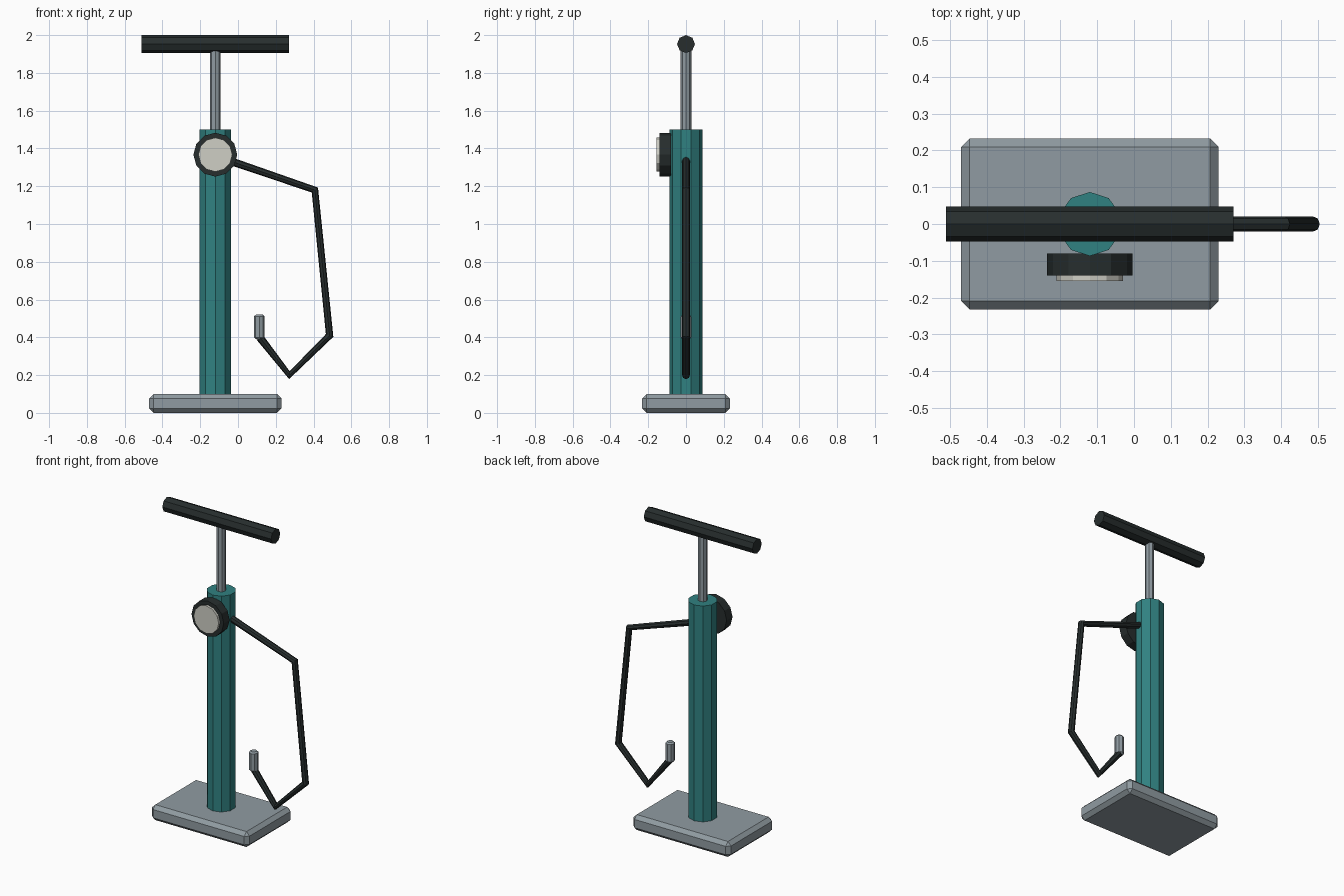
import bpy
from math import radians

if "Cube" in bpy.data.objects:
    bpy.data.objects.remove(bpy.data.objects["Cube"], do_unlink=True)


def material(name, r, g, b):
    mat = bpy.data.materials.new(name)
    mat.use_nodes = True
    mat.diffuse_color = (r, g, b, 1)
    mat.node_tree.nodes["Principled BSDF"].inputs["Base Color"].default_value = (r, g, b, 1)
    return mat


teal = material("teal paint", 0.03, 0.22, 0.22)
steel = material("grey steel", 0.28, 0.33, 0.36)
rubber = material("black rubber", 0.02, 0.027, 0.027)
cream = material("pale dial", 0.62, 0.62, 0.56)

AXIS = -0.12  # x of the pump barrel


def finish(name, mat, bevel=0):
    ob = bpy.context.object
    ob.name = name
    ob.data.materials.append(mat)
    if bevel:
        mod = ob.modifiers.new("Bevel", "BEVEL")
        mod.width = bevel
        mod.segments = 1
        mod.limit_method = "ANGLE"
        mod.angle_limit = radians(60)
    return ob


def cylinder(name, mat, sides, radius, length, centre, turn=(0, 0, 0), bevel=0):
    bpy.ops.mesh.primitive_cylinder_add(
        vertices=sides, radius=radius, depth=length, location=centre,
        rotation=[radians(a) for a in turn])
    return finish(name, mat, bevel)


# Foot plate
bpy.ops.mesh.primitive_cube_add(size=1, location=(AXIS, 0, 0.05))
plate = bpy.context.object
plate.scale = (0.70, 0.464, 0.10)
bpy.ops.object.transform_apply(location=False, rotation=False, scale=True)
finish("foot_plate", steel, 0.023)

# Barrel, rod and handle
cylinder("barrel", teal, 10, 0.087, 1.41, (AXIS, 0, 0.795))
cylinder("piston_rod", steel, 8, 0.028, 0.46, (AXIS, 0, 1.72))
cylinder("handle", rubber, 8, 0.0475, 0.78, (AXIS, 0, 1.9525), (0, 90, 0))

# Pressure gauge on the front
cylinder("gauge_body", rubber, 12, 0.116, 0.06, (AXIS, -0.11, 1.367), (90, 0, 0))
cylinder("gauge_dial", cream, 12, 0.09, 0.025, (AXIS, -0.1425, 1.367), (90, 0, 0))

# Bent hose
path = [(-0.06, 1.34), (0.407, 1.18), (0.485, 0.41), (0.272, 0.20), (0.115, 0.40)]
curve = bpy.data.curves.new("hose", "CURVE")
curve.dimensions = "3D"
curve.bevel_depth = 0.021
curve.bevel_resolution = 2
curve.use_fill_caps = True
spline = curve.splines.new("POLY")
spline.points.add(len(path) - 1)
for point, (x, z) in zip(spline.points, path):
    point.co = (x, 0, z, 1)
spline.use_smooth = False
hose = bpy.data.objects.new("hose", curve)
hose.data.materials.append(rubber)
bpy.context.collection.objects.link(hose)

# Valve connector at the hose end
cylinder("valve_connector", steel, 8, 0.028, 0.13, (0.113, 0, 0.455), bevel=0.009)
